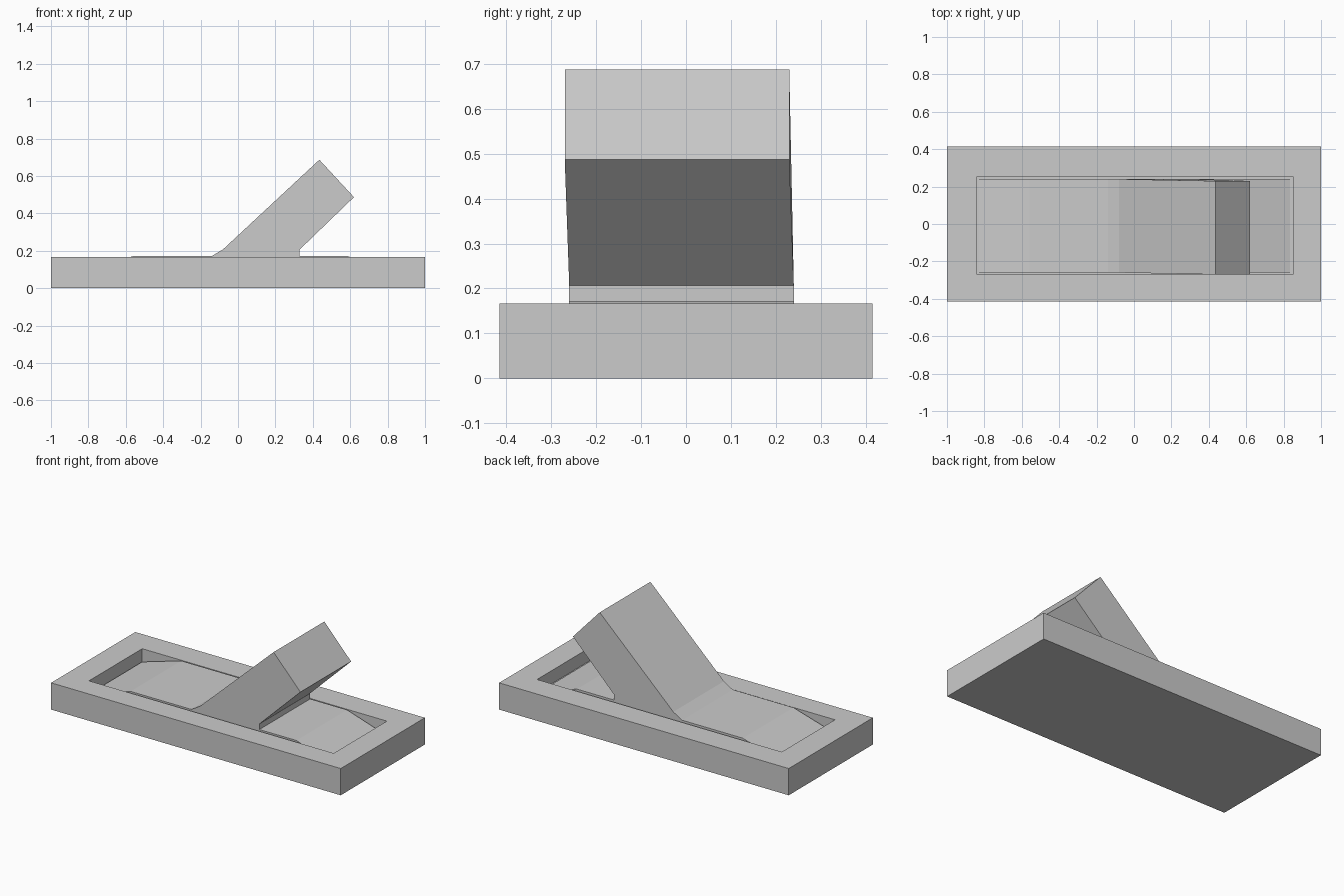
import bpy, bmesh

if "Cube" in bpy.data.objects:
    bpy.data.objects.remove(bpy.data.objects["Cube"])


def finish(bm, name):
    bmesh.ops.recalc_face_normals(bm, faces=bm.faces[:])
    mesh = bpy.data.meshes.new(name)
    bm.to_mesh(mesh)
    bm.free()
    obj = bpy.data.objects.new(name, mesh)
    bpy.context.collection.objects.link(obj)
    return obj


# Base plate: box with a rectangular pocket sunk into the top
TOP, FLOOR = 0.167, 0.085
X0, X1, Y0, Y1 = -0.84, 0.85, -0.27, 0.255
bm = bmesh.new()
bmesh.ops.create_cube(bm, size=1)
for v in bm.verts:
    v.co = (v.co.x * 2, v.co.y * 0.83, (v.co.z + 0.5) * TOP)
top = max(bm.faces, key=lambda f: f.calc_center_median().z)
bmesh.ops.inset_individual(bm, faces=[top], thickness=0.1)
for v in top.verts:
    v.co.x = X1 if v.co.x > 0 else X0
    v.co.y = Y1 if v.co.y > 0 else Y0
pocket = bmesh.ops.extrude_discrete_faces(bm, faces=[top])["faces"][0]
for v in pocket.verts:
    v.co.z = FLOOR
finish(bm, "switch_plate")

# Rocker and lever: one side profile extruded across, lever tip leaning slightly
profile = [
    (-0.83, FLOOR), (0.835, FLOOR), (0.835, 0.093), (0.585, 0.172),
    (0.33, 0.172), (0.33, 0.207), (0.62, 0.487), (0.435, 0.687),
    (-0.08, 0.208), (-0.14, 0.172), (-0.56, 0.172), (-0.83, 0.093),
]
bm = bmesh.new()
side = bm.faces.new([bm.verts.new((x, -0.26, z)) for x, z in profile])
ext = bmesh.ops.extrude_face_region(bm, geom=[side])["geom"]
bmesh.ops.translate(bm, vec=(0, 0.5, 0),
                    verts=[g for g in ext if isinstance(g, bmesh.types.BMVert)])
for v in bm.verts:
    if v.co.z > 0.4:
        v.co.y -= 0.01
finish(bm, "rocker_lever")
